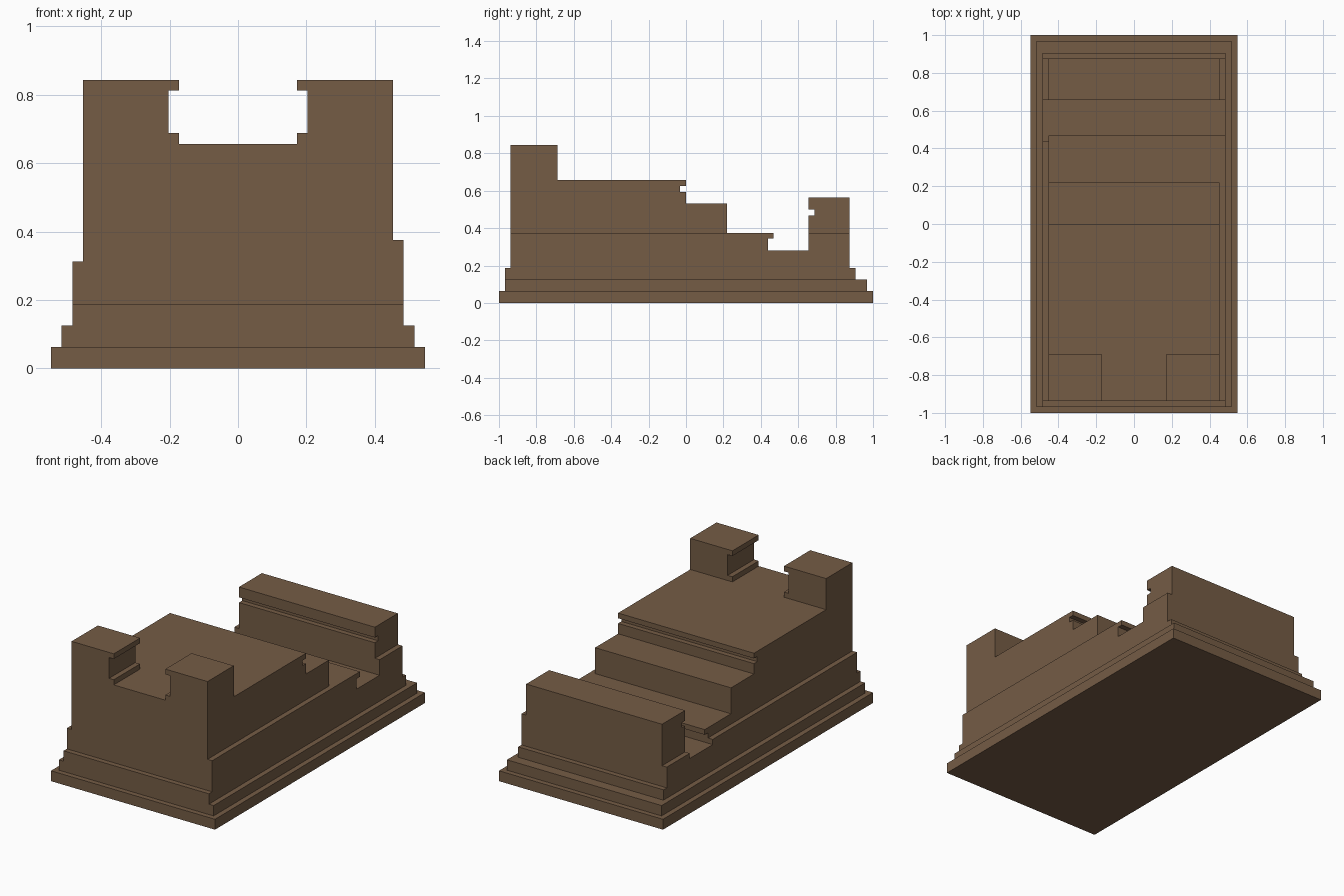
import bpy
import bmesh

cube = bpy.data.objects.get("Cube")
if cube:
    bpy.data.objects.remove(cube, do_unlink=True)

U = 1 / 32  # every measure sits on this module

brown = bpy.data.materials.new("brown stone")
brown.use_nodes = True
colour = (0.178, 0.107, 0.060, 1)
brown.diffuse_color = colour
brown.node_tree.nodes["Principled BSDF"].inputs["Base Color"].default_value = colour


def extrude(name, points, start, end, axis="x"):
    """Extrude a profile along x (points are y, z) or along y (points are x, z)."""
    bm = bmesh.new()
    rings = []
    for d in (start, end):
        ring = [(d, a, z) if axis == "x" else (a, d, z) for a, z in points]
        rings.append([bm.verts.new([c * U for c in p]) for p in ring])
    first, last = rings
    bm.faces.new(first)
    bm.faces.new(last[::-1])
    n = len(points)
    for i in range(n):
        j = (i + 1) % n
        bm.faces.new((first[i], last[i], last[j], first[j]))
    bmesh.ops.recalc_face_normals(bm, faces=bm.faces)
    mesh = bpy.data.meshes.new(name)
    bm.to_mesh(mesh)
    bm.free()
    mesh.materials.append(brown)
    obj = bpy.data.objects.new(name, mesh)
    bpy.context.collection.objects.link(obj)
    return obj


def box(name, half_x, y0, y1, z0, z1):
    return extrude(name, [(y0, z0), (y1, z0), (y1, z1), (y0, z1)], -half_x, half_x)


# Stepped plinth
box("plinth_bottom", 17.5, -32, 32, 0, 2)
box("plinth_middle", 16.5, -31, 31, 2, 4)
box("plinth_top", 15.5, -31, 29, 4, 6)

# Main body: platform with grooved edge, step, landing with lip, trough, grooved rear wall
extrude("stepped_body", [
    (-30, 6), (-30, 21), (0, 21), (0, 20), (-1, 20), (-1, 19), (0, 19), (0, 17),
    (7, 17), (7, 12), (15, 12), (15, 11), (14, 11), (14, 9), (21, 9),
    (21, 15), (22, 15), (22, 16), (21, 16), (21, 18), (28, 18), (28, 6)], -14.5, 14.5)

# Side ledges: the left one is level with the landing, the right one is lower
extrude("left_ledge", [
    (-30, 6), (-30, 12), (15, 12), (15, 11), (14, 11), (14, 9), (21, 9),
    (21, 12), (28, 12), (28, 6)], 14.5, 15.5)
extrude("right_ledge", [
    (-30, 6), (-30, 10), (14, 10), (14, 9), (21, 9),
    (21, 10), (28, 10), (28, 6)], -15.5, -14.5)

# Front corner posts with a recess on the inner side
post = [(14.5, 21), (14.5, 27), (5.5, 27), (5.5, 26), (6.5, 26),
        (6.5, 22), (5.5, 22), (5.5, 21)]
for side, s in (("left", 1), ("right", -1)):
    extrude(side + "_front_post", [(s * x, z) for x, z in post], -30, -22, "y")
